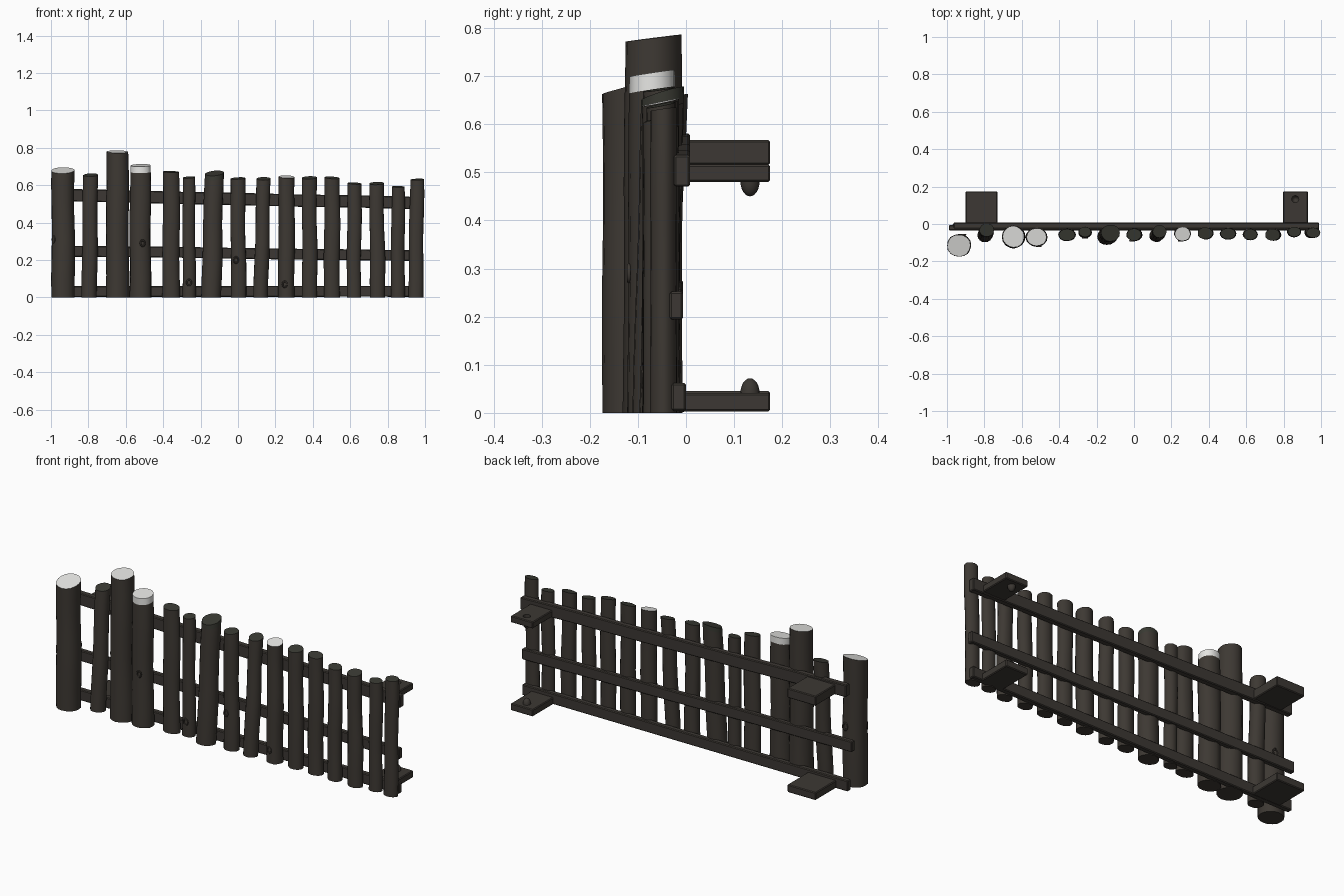
import bpy, bmesh, math, random
from mathutils import Vector, Matrix

if "Cube" in bpy.data.objects:
    bpy.data.objects.remove(bpy.data.objects["Cube"])

random.seed(4)


def material(name, rgb):
    m = bpy.data.materials.new(name)
    m.diffuse_color = (*rgb, 1)
    m.use_nodes = True
    m.node_tree.nodes["Principled BSDF"].inputs["Base Color"].default_value = m.diffuse_color
    return m


BARK = material("dark_bark", (0.047, 0.040, 0.033))
SNOW = material("pale_cut_wood", (0.78, 0.78, 0.76))
MOSS = material("mossy_end", (0.040, 0.041, 0.032))
RAIL = material("rail_wood", (0.045, 0.039, 0.033))


def finish(bm, name, mats, smooth=None):
    bmesh.ops.recalc_face_normals(bm, faces=bm.faces)
    me = bpy.data.meshes.new(name)
    bm.to_mesh(me)
    bm.free()
    for m in mats:
        me.materials.append(m)
    ob = bpy.data.objects.new(name, me)
    bpy.context.collection.objects.link(ob)
    if smooth:
        bpy.ops.object.select_all(action='DESELECT')
        ob.select_set(True)
        bpy.context.view_layer.objects.active = ob
        bpy.ops.object.shade_smooth_by_angle(angle=math.radians(smooth))
    return ob


# Log: wobbly stacked rings from a base centre to a top centre, with a tilted cut end
def log(name, top, base, rx, ry, h, end, band=0.0, tilt=0.012):
    bm = bmesh.new()
    n = 16
    levels = [0, .15, .3, .45, .6, .75, .88, 1 - max(band, .012) / h, 1]
    lobes = [random.uniform(-.04, .04) for _ in range(n)]
    phase = random.uniform(0, 6)
    rings = []
    for t in levels:
        wob = math.sin(t * 7 + phase) * .003 * min(1, 4 * t * (1 - t))
        c = Vector(base).lerp(Vector(top), t)
        r = 1.02 - .05 * t + .02 * math.sin(t * 9 + phase)
        ring = []
        for i in range(n):
            a = 2 * math.pi * i / n
            k = r * (1 + lobes[i] * math.cos(2 * t + i))
            dz = tilt * (math.sin(a) + .4 * math.cos(a + phase)) if t > .9 else 0
            ring.append(bm.verts.new((c.x + wob + rx * k * math.cos(a),
                                      c.y + ry * k * math.sin(a), t * (h - tilt * .5) + dz)))
        rings.append(ring)
    for lo, hi in zip(rings, rings[1:]):
        for i in range(n):
            f = bm.faces.new((lo[i], lo[(i + 1) % n], hi[(i + 1) % n], hi[i]))
            f.material_index = 1 if band and hi is rings[-1] else 0
    bm.faces.new(rings[0][::-1])
    bm.faces.new(rings[-1]).material_index = 1
    return finish(bm, name, [BARK, end], 50)


# top x, top y, base x, base y, half width, half depth, height, pale end, end band
posts = [
    (-.937, -.115, -.935, -.115, .063, .060, .685, 1, 0),
    (-.787, -.032, -.797, -.062, .040, .036, .658, 0, 0),
    (-.645, -.068, -.643, -.068, .061, .060, .785, 1, 0),
    (-.521, -.070, -.521, -.070, .056, .050, .712, 1, .035),
    (-.358, -.058, -.358, -.058, .046, .033, .675, 0, 0),
    (-.262, -.042, -.262, -.046, .034, .029, .645, 0, 0),
    (-.125, -.048, -.145, -.066, .051, .046, .670, 0, .025),
    (0.00, -.057, .003, -.057, .040, .034, .640, 0, 0),
    (.137, -.040, .120, -.062, .038, .034, .638, 0, 0),
    (.260, -.053, .258, -.053, .043, .039, .648, 1, 0),
    (.381, -.050, .383, -.050, .041, .032, .643, 0, 0),
    (.503, -.052, .503, -.052, .042, .031, .643, 0, 0),
    (.623, -.056, .621, -.056, .038, .031, .613, 0, 0),
    (.741, -.058, .745, -.058, .040, .032, .613, 0, 0),
    (.857, -.042, .855, -.042, .036, .028, .595, 0, 0),
    (.959, -.047, .950, -.047, .038, .028, .634, 0, 0),
]
for i, (tx, ty, bx, by, rx, ry, h, pale, band) in enumerate(posts):
    log(f"post_{i + 1:02d}", (tx, ty, 0), (bx, by, 0), rx, ry, h,
        SNOW if pale else MOSS, band, .012 if rx > .05 else .006)


# Bevelled box whose ends may sit at different heights
def board(name, x0, x1, y0, y1, z_left, z_right, thick, wobble=0.0):
    bm = bmesh.new()
    bmesh.ops.create_cube(bm, size=1)
    for v in bm.verts:
        z = z_left if v.co.x < 0 else z_right
        v.co = Vector((x0 if v.co.x < 0 else x1, y0 if v.co.y < 0 else y1,
                       z + (thick / 2 if v.co.z > 0 else -thick / 2)))
    if wobble:
        long_edges = [e for e in bm.edges if abs(e.verts[0].co.x - e.verts[1].co.x) > .1]
        bmesh.ops.subdivide_edges(bm, edges=long_edges, cuts=5, use_grid_fill=True)
        shift = {}
        for v in bm.verts:
            if x0 + .01 < v.co.x < x1 - .01:
                v.co.z += shift.setdefault(round(v.co.x, 2), random.uniform(-wobble, wobble))
    sharp = [e for e in bm.edges if e.calc_face_angle(0) > 1]
    bmesh.ops.bevel(bm, geom=sharp, offset=.004, segments=1, affect='EDGES')
    return finish(bm, name, [RAIL])


# Three rails behind the posts
board("top_rail", -.965, .99, -.025, .008, .548, .503, .066, .003)
board("middle_rail", -.99, .99, -.034, -.006, .247, .223, .058, .003)
board("bottom_rail", -.97, .985, -.030, .000, .031, .033, .058)

# Four mounting plates at the back
board("upper_left_plate", -.90, -.73, -.01, .175, .541, .541, .052)
board("lower_left_plate", -.90, -.73, -.01, .175, .024, .024, .042)
upper_right = board("upper_right_plate", .797, .93, -.01, .175, .498, .498, .036)
board("lower_right_plate", .797, .93, -.01, .175, .022, .022, .038)

# Socket hole through the upper right plate
bm = bmesh.new()
bmesh.ops.create_cone(bm, cap_ends=True, segments=16, radius1=.019, radius2=.019, depth=.1,
                      matrix=Matrix.Translation((.862, .133, .498)))
cutter = finish(bm, "socket_cutter", [RAIL])
cutter.hide_render = True
cutter.hide_viewport = True
mod = upper_right.modifiers.new("socket", 'BOOLEAN')
mod.operation = 'DIFFERENCE'
mod.object = cutter


# Half domes: hanging cup under the hole, and a peg on the lower plate
def dome(name, z, height):
    bm = bmesh.new()
    bmesh.ops.create_uvsphere(bm, u_segments=16, v_segments=12, radius=1)
    bmesh.ops.delete(bm, geom=[v for v in bm.verts if v.co.z < -.01], context='VERTS')
    for v in bm.verts:
        v.co = Vector((.862 + v.co.x * .020, .133 + v.co.y * .020, z + v.co.z * height))
    finish(bm, name, [RAIL], 40)


dome("hanging_socket_cup", .482, -.032)
dome("lower_peg", .040, .032)


# Knots: small flattened rings set in the bark
def knot(name, x, y, z, turn, size):
    bpy.ops.mesh.primitive_torus_add(major_segments=12, minor_segments=6, major_radius=size,
                                     minor_radius=size * .35, location=(x, y, z),
                                     rotation=(math.pi / 2, 0, turn))
    ob = bpy.context.object
    ob.name = name
    ob.scale.y = 1.3
    ob.data.materials.append(BARK)
    bpy.ops.object.shade_smooth_by_angle(angle=math.radians(60))


knot("knot_a", -.985, -.143, .31, -1.1, .014)
knot("knot_b", -.915, -.057, .32, 0, .014)
knot("knot_c", -.510, -.119, .29, 0, .012)
knot("knot_d", -.010, -.089, .20, 0, .012)
knot("knot_e", .250, -.089, .07, 0, .012)
knot("knot_f", -.262, -.074, .08, 0, .012)
